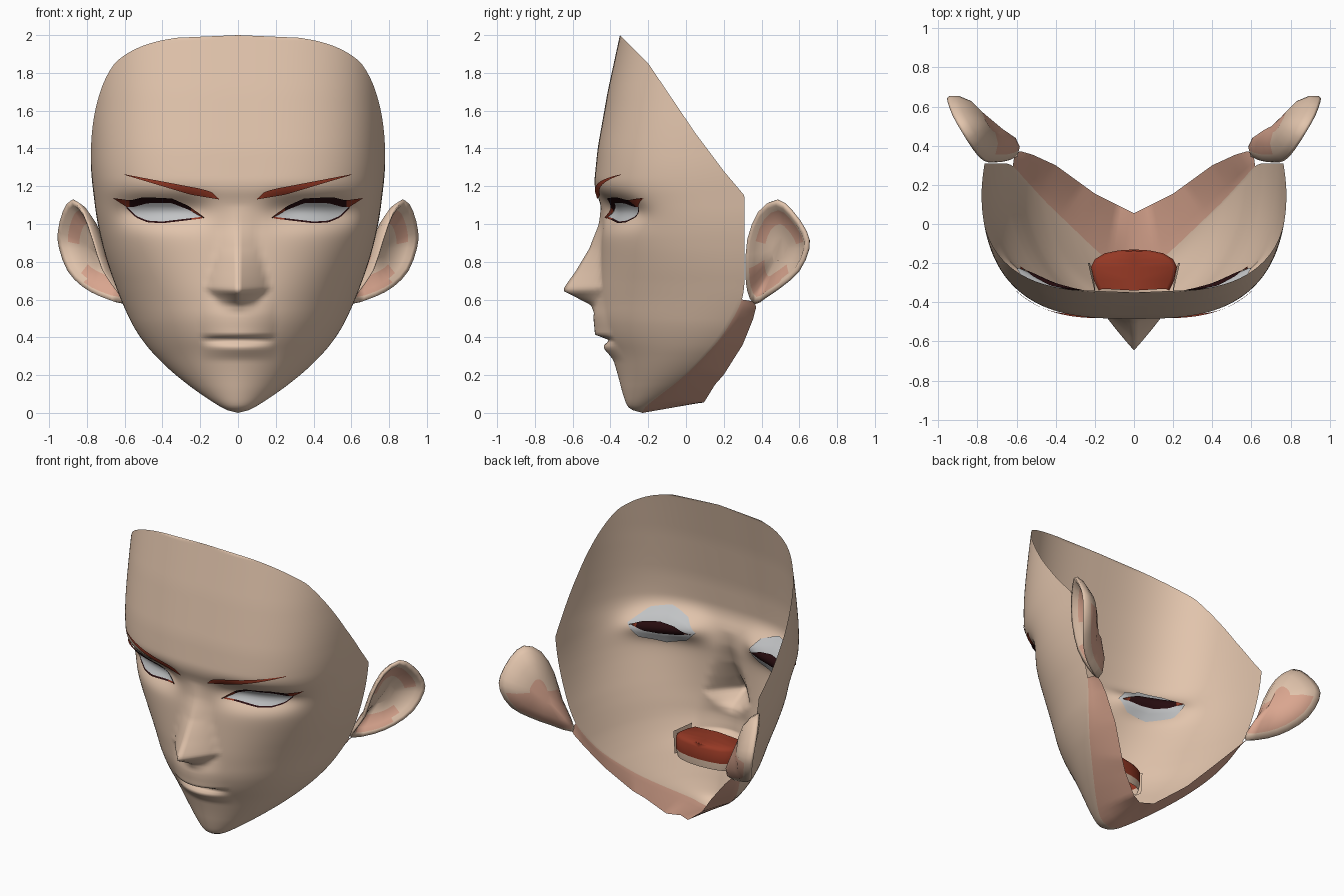
import bpy, math
from mathutils import Vector

if "Cube" in bpy.data.objects:
    bpy.data.objects.remove(bpy.data.objects["Cube"])


def material(name, rgb):
    m = bpy.data.materials.new(name)
    m.diffuse_color = (*rgb, 1)
    m.use_nodes = True
    m.node_tree.nodes["Principled BSDF"].inputs["Base Color"].default_value = m.diffuse_color
    return m


SKIN = material("skin", (0.76, 0.555, 0.415))
PINK = material("shaded_skin", (0.70, 0.38, 0.275))
RED = material("red_brown", (0.30, 0.04, 0.018))
DARK = material("dark_lash", (0.022, 0.004, 0.005))
WHITE = material("eye_white", (0.54, 0.55, 0.56))


def lerp(table, v):
    """Linear interpolation through (key, value) pairs."""
    if v <= table[0][0]:
        return table[0][1]
    for (a, p), (b, q) in zip(table, table[1:]):
        if v <= b:
            return p + (q - p) * (v - a) / (b - a)
    return table[-1][1]


def soft(table, v, r=0.02):
    """Rounded interpolation; the window shrinks near the chin and the crown."""
    r = min(r, v * .5, (2 - v) * .5)
    return sum(lerp(table, v + d * r / 4) for d in range(-4, 5)) / 9


def build(name, verts, faces, mats, index=None, mirror=True):
    me = bpy.data.meshes.new(name)
    me.from_pydata([tuple(v) for v in verts], [], faces)
    for m in mats:
        me.materials.append(m)
    for i, p in enumerate(me.polygons):
        p.use_smooth = True
        if index:
            p.material_index = index[i]
    ob = bpy.data.objects.new(name, me)
    bpy.context.collection.objects.link(ob)
    if mirror:
        mod = ob.modifiers.new("mirror", "MIRROR")
        mod.merge_threshold = 0.0005
    return ob


# Head profile tables, all keyed by height
FRONT = [(0, -.23), (.012, -.28), (.03, -.31), (.1, -.335), (.2, -.36), (.3, -.39), (.4, -.44),
         (.5, -.465), (.65, -.465), (.9, -.45), (1.0, -.44), (1.1, -.45), (1.2, -.488),
         (1.4, -.468), (1.7, -.415), (2, -.35)]
WIDTH = [(0, 0), (.01, .05), (.03, .09), (.1, .2), (.2, .335), (.27, .41), (.4, .525), (.57, .61),
         (.8, .695), (1, .745), (1.28, .78), (1.5, .785), (2, .77)]
BACK = [(0, -.23), (.03, -.22), (.1, -.13), (.2, 0), (.27, .07), (.4, .19), (.57, .29), (.65, .31)]
CUT = [(1.15, .31), (1.28, .2), (1.48, .05), (1.85, -.2), (2, -.35)]
POWER = [(0, 2), (.1, 1.8), (.4, 1.9), (.7, 2.2), (1, 2.7), (1.2, 3)]
NOSE = [(.53, 0), (.57, .025), (.6, .09), (.645, .185), (.665, .18), (.75, .125), (.87, .06),
        (1.0, .02), (1.1, 0)]
NOSE_W = [(.55, .09), (.6, .115), (.66, .165), (.9, .11), (1.1, .09)]
LIPS = [(.28, 0), (.31, .012), (.34, .025), (.365, .012), (.38, -.03), (.395, -.01), (.41, .04),
        (.45, .032), (.52, .025), (.62, 0)]


def section(z):
    yc = soft(BACK, z, .06)
    return yc, yc - soft(FRONT, z, .04), soft(WIDTH, z, .08), soft(POWER, z, .12)


def detail(x, z):
    """Nose, lips and eye sockets as a shift along y."""
    nose = lerp(NOSE, z) * max(0, 1 - x / lerp(NOSE_W, z))
    lips = lerp(LIPS, z) * max(0, 1 - (x / .2) ** 2)
    socket = .075 * math.exp(-((x - .4) / .23) ** 4 - ((z - 1.07) / .075) ** 2)
    return socket - nose - lips


def surf(x, z):
    yc, d, w, n = section(z)
    a = min(abs(x) / w, 1)
    return yc - d * (1 - a ** n) ** (1 / n) + detail(abs(x), z)


# Face shell: stacked superellipse sections cut off along the hairline, plus jaw underside
ROWS, COLS, UNDER = 140, 46, 4
RIM_X = [(0, 0), (.03, .05), (.1, .13), (.2, .22), (.27, .29), (.4, .43), (.6, .61)]
RIM_Y = [(0, .055), (.2, .155), (.4, .3), (.52, .355), (.58, .372), (.61, .36)]
RIM_Z = [(0, .05), (.08, .055), (.26, .2), (.4, .36), (.55, .53), (.61, .59)]
verts, faces, idx = [], [], []


def shell_point(phi, sec):
    yc, d, w, n = sec
    s, c = math.sin(phi), max(math.cos(phi), 0)
    r = (s ** n + c ** n) ** (-1 / n)
    return w * r * s, yc - d * r * c


for k in range(ROWS + 1):
    z = 2 * k / ROWS
    sec = section(z)
    lo, hi = 0, math.pi / 2
    if z > 1.15:
        for _ in range(30):
            mid = (lo + hi) / 2
            if shell_point(mid, sec)[1] < lerp(CUT, z):
                lo = mid
            else:
                hi = mid
    for j in range(COLS + 1):
        x, y = shell_point(hi * j / COLS, sec)
        verts.append(Vector((x, y + detail(x, z), z)))
    end = verts[-1]
    rx = lerp(RIM_X, z)
    rim = Vector((rx, lerp(RIM_Y, rx), lerp(RIM_Z, rx)))
    for j in range(1, UNDER + 1):
        verts.append(end.lerp(rim, j / UNDER) if z <= .6 else end.copy())
STEP = COLS + UNDER + 1
for k in range(ROWS):
    for j in range(STEP - 1):
        if j >= COLS and 2 * (k + 1) / ROWS > .6:
            continue
        a = k * STEP + j
        faces.append((a, a + 1, a + STEP + 1, a + STEP))
        idx.append(1 if j >= COLS else 0)
build("face_shell", verts, faces, [SKIN, PINK], idx)


def patch(name, top, bottom, off, mats, rule=None, n=28, m=5):
    """Thin sheet lying on the face between two outlines; off runs bottom to top."""
    v, f, ix = [], [], []
    x0, x1 = top[0][0], top[-1][0]
    for i in range(n + 1):
        x = x0 + (x1 - x0) * i / n
        for j in range(m + 1):
            t = j / m
            z = lerp(bottom, x) * (1 - t) + lerp(top, x) * t
            v.append((x, surf(x, z) + off[0] * (1 - t) + off[1] * t, z))
    for i in range(n):
        for j in range(m):
            a = i * (m + 1) + j
            f.append((a, a + m + 1, a + m + 2, a + 1))
            ix.append(rule(x0 + (x1 - x0) * (i + .5) / n) if rule else 0)
    return build(name, v, f, mats, ix)


# Eyes: visible white, inner white almond and the dark lash shelf behind it
EYE_LOW = [(.19, 1.035), (.3, 1.022), (.4, 1.01), (.48, 1.015), (.54, 1.04), (.59, 1.09)]
LASH_LOW = [(.18, 1.03), (.26, 1.075), (.35, 1.11), (.48, 1.11), (.56, 1.088), (.59, 1.09), (.66, 1.135)]
LASH_TOP = [(.18, 1.035), (.26, 1.095), (.35, 1.135), (.5, 1.142), (.57, 1.125), (.66, 1.137)]
patch("eye_white", [(.19, 1.037), (.27, 1.085), (.35, 1.115), (.5, 1.115), (.59, 1.092)],
      EYE_LOW, (-.005, -.005), [WHITE])
patch("eye_back", [(.2, 1.06), (.27, 1.14), (.4, 1.19), (.52, 1.17), (.6, 1.09)],
      [(.2, 1.06), (.27, .99), (.4, .955), (.54, .99), (.6, 1.09)], (.01, .01), [WHITE])
patch("lash_shelf", [(.22, 1.055), (.32, 1.095), (.42, 1.11), (.52, 1.105), (.58, 1.085)],
      [(.22, 1.055), (.33, 1.035), (.42, 1.03), (.5, 1.045), (.58, 1.085)], (.016, .03),
      [DARK, RED], lambda x: 1 if x < .265 or x > .545 else 0)
patch("upper_lash", LASH_TOP, LASH_LOW, (-.009, -.02), [DARK, RED],
      lambda x: 1 if x < .25 or x > .57 else 0)
patch("lower_lash", [(a, b + .003) for a, b in EYE_LOW], [(a, b - .006) for a, b in EYE_LOW],
      (-.008, -.008), [DARK, RED], lambda x: 1 if x < .25 else 0, m=1)

# Eyebrows
patch("eyebrow", [(.1, 1.132), (.14, 1.17), (.2, 1.187), (.6, 1.263)],
      [(.1, 1.13), (.25, 1.155), (.4, 1.2), (.6, 1.26)], (-.012, -.01), [RED])

# Mouth pocket behind the lips: red roof and walls, skin lower band
OUT = [(0, -.13), (.08, -.135), (.15, -.15), (.2, -.18), (.22, -.22), (.205, -.29), (.18, -.34)]
v, f, ix = [], [], []
for z, s in ((.31, .95), (.36, 1), (.44, 1), (.46, .9)):
    v += [(x * s, -.25 + (y + .25) * s, z) for x, y in OUT]
v += [(0, y, .465) for x, y in OUT]
N = len(OUT)
for r in range(4):
    for i in range(N - 1):
        a = r * N + i
        f.append((a, a + 1, a + N + 1, a + N))
        ix.append(0 if r == 0 else 1)
build("mouth_pocket", v, f, [SKIN, RED], ix)
build("mouth_frame", [(.2, -.315, .31), (.2, -.35, .47), (.235, -.2, .46), (.225, -.2, .31)],
      [(0, 1, 2, 3)], [SKIN])

# Ears: rim loop with a cupped inside and a rounded back
RIM = [(.88, .48, 1.13), (.925, .56, 1.07), (.952, .635, .96), (.945, .648, .87), (.9, .595, .75),
       (.82, .5, .665), (.72, .42, .61), (.6, .36, .575), (.635, .325, .64), (.71, .315, .75),
       (.765, .325, .92), (.82, .385, 1.07)]
CENTRE = Vector((.81, .46, .87))
NORMAL = Vector((.83, -.55, 0)).normalized()
# double the loop by a closed smooth curve
loop = []
R = len(RIM)
for i in range(R):
    p = [Vector(RIM[(i + d) % R]) for d in (-1, 0, 1, 2)]
    loop += [p[1], (p[1] + p[2]) * .5625 - (p[0] + p[3]) * .0625]
R = len(loop)
RINGS = [(.3, -.095), (.65, -.082), (.9, -.045), (1, -.01), (.98, .006), (.87, .0), (.78, -.025),
         (.5, -.05), (.25, -.06)]
v, f, ix = [], [], []
for s, d in RINGS:
    v += [CENTRE + (p - CENTRE) * s + NORMAL * d for p in loop]
for r in range(len(RINGS) - 1):
    for i in range(R):
        a, b = r * R + i, r * R + (i + 1) % R
        f.append((a, b, b + R, a + R))
        mid = (v[a] + v[b + R]) / 2
        inner = (r == 6 and mid.z > .9) or (r in (5, 6) and mid.z < .77 and mid.x < .82)
        behind = r < 2 and mid.z < .86
        ix.append(1 if inner or behind else 0)
f += [tuple(range(R))[::-1], tuple(range((len(RINGS) - 1) * R, len(RINGS) * R))]
ix += [1, 0]
build("ear", v, f, [SKIN, PINK], ix)
